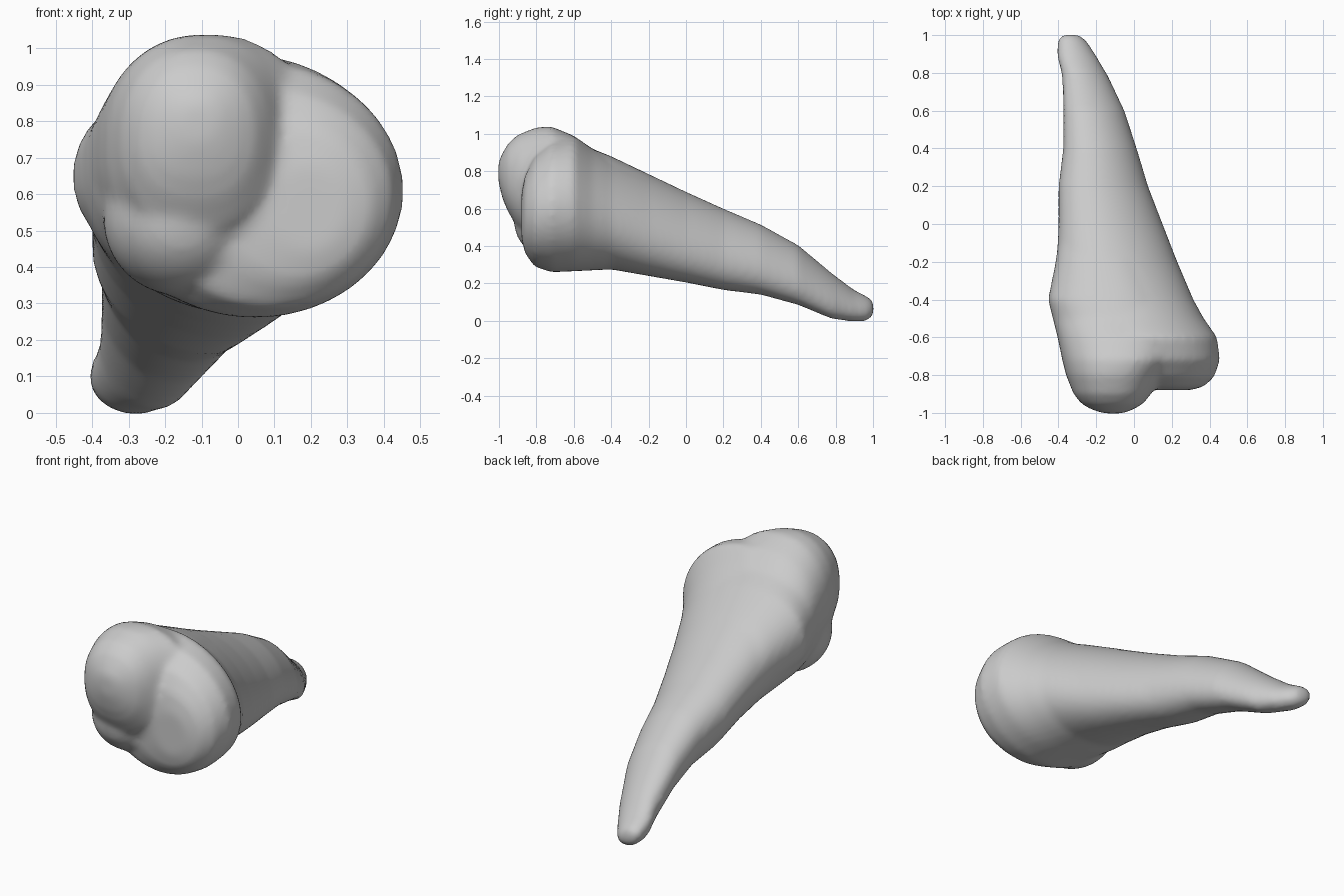
import bpy, bmesh, math
from mathutils import Matrix

# Sections along each form: y, x min, x max, z min, z max
BODY = [
    (-0.88, 0.10, 0.30, 0.44, 0.68),
    (-0.86, -0.05, 0.37, 0.36, 0.78),
    (-0.81, -0.24, 0.425, 0.29, 0.88),
    (-0.72, -0.36, 0.455, 0.26, 0.96),
    (-0.60, -0.40, 0.44, 0.265, 0.99),
    (-0.50, -0.42, 0.37, 0.27, 0.92),
    (-0.40, -0.43, 0.315, 0.275, 0.87),
    (-0.20, -0.41, 0.23, 0.24, 0.785),
    (0.00, -0.40, 0.152, 0.205, 0.69),
    (0.20, -0.40, 0.075, 0.165, 0.60),
    (0.40, -0.375, 0.015, 0.14, 0.515),
    (0.60, -0.375, -0.05, 0.085, 0.405),
    (0.78, -0.38, -0.135, 0.01, 0.255),
    (0.90, -0.41, -0.205, -0.005, 0.165),
    (0.97, -0.405, -0.25, 0.0, 0.13),
    (1.003, -0.385, -0.29, 0.03, 0.105),
]
RIDGE = [
    (-1.003, -0.16, -0.06, 0.74, 0.85),
    (-0.98, -0.23, 0.00, 0.65, 0.90),
    (-0.95, -0.28, 0.05, 0.58, 0.95),
    (-0.90, -0.32, 0.09, 0.50, 0.995),
    (-0.80, -0.36, 0.15, 0.42, 1.035),
    (-0.72, -0.38, 0.22, 0.40, 1.04),
    (-0.60, -0.405, 0.25, 0.40, 0.99),
    (-0.50, -0.43, 0.22, 0.40, 0.92),
    (-0.40, -0.455, 0.18, 0.42, 0.88),
    (-0.20, -0.415, 0.08, 0.40, 0.785),
    (0.00, -0.39, 0.00, 0.38, 0.67),
]
SIDES = 48
bm = bmesh.new()


def sgn_pow(v, p):
    return math.copysign(abs(v) ** p, v)


def loft(sections, power, tilt):
    """Skin oval sections; power below 1 squares them, tilt(y) leans them to upper left."""
    rings = []
    for y, x0, x1, z0, z1 in sections:
        ring = []
        for i in range(SIDES):
            a = 2 * math.pi * i / SIDES
            ring.append(bm.verts.new((
                (x0 + x1) / 2 + (x1 - x0) / 2 * sgn_pow(math.cos(a), power), y,
                (z0 + z1) / 2 + (z1 - z0) / 2 * sgn_pow(math.sin(a - tilt(y)), power))))
        rings.append(ring)
    for r, s in zip(rings, rings[1:]):
        for i in range(SIDES):
            j = (i + 1) % SIDES
            bm.faces.new((r[i], s[i], s[j], r[j]))
    bm.faces.new(rings[0])
    bm.faces.new(rings[-1][::-1])


# Long tapered body with the low right lobe, and the high left lobe and ridge
loft(BODY, 1.0, lambda y: 0.3 * min(1, max(0, (y + 0.7) / 0.6)))
loft(RIDGE, 0.9, lambda y: 0.0)
bmesh.ops.recalc_face_normals(bm, faces=bm.faces[:])

# Cheek filling the lower left, where the two front lobes run together
bmesh.ops.create_uvsphere(bm, u_segments=40, v_segments=24, radius=1,
                          matrix=Matrix.Translation((-0.155, -0.68, 0.53))
                          @ Matrix.Diagonal((0.215, 0.24, 0.21, 1)))

mesh = bpy.data.meshes.new("tapered_body")
bm.to_mesh(mesh)
bm.free()
body = bpy.data.objects.new("tapered_body", mesh)
bpy.context.collection.objects.link(body)

# Fuse the overlapping forms into one softly blended skin
fuse = body.modifiers.new("fuse", 'REMESH')
fuse.mode = 'VOXEL'
fuse.voxel_size = 0.018
fuse.use_smooth_shade = True
soften = body.modifiers.new("soften", 'SMOOTH')
soften.factor = 0.5
soften.iterations = 8
